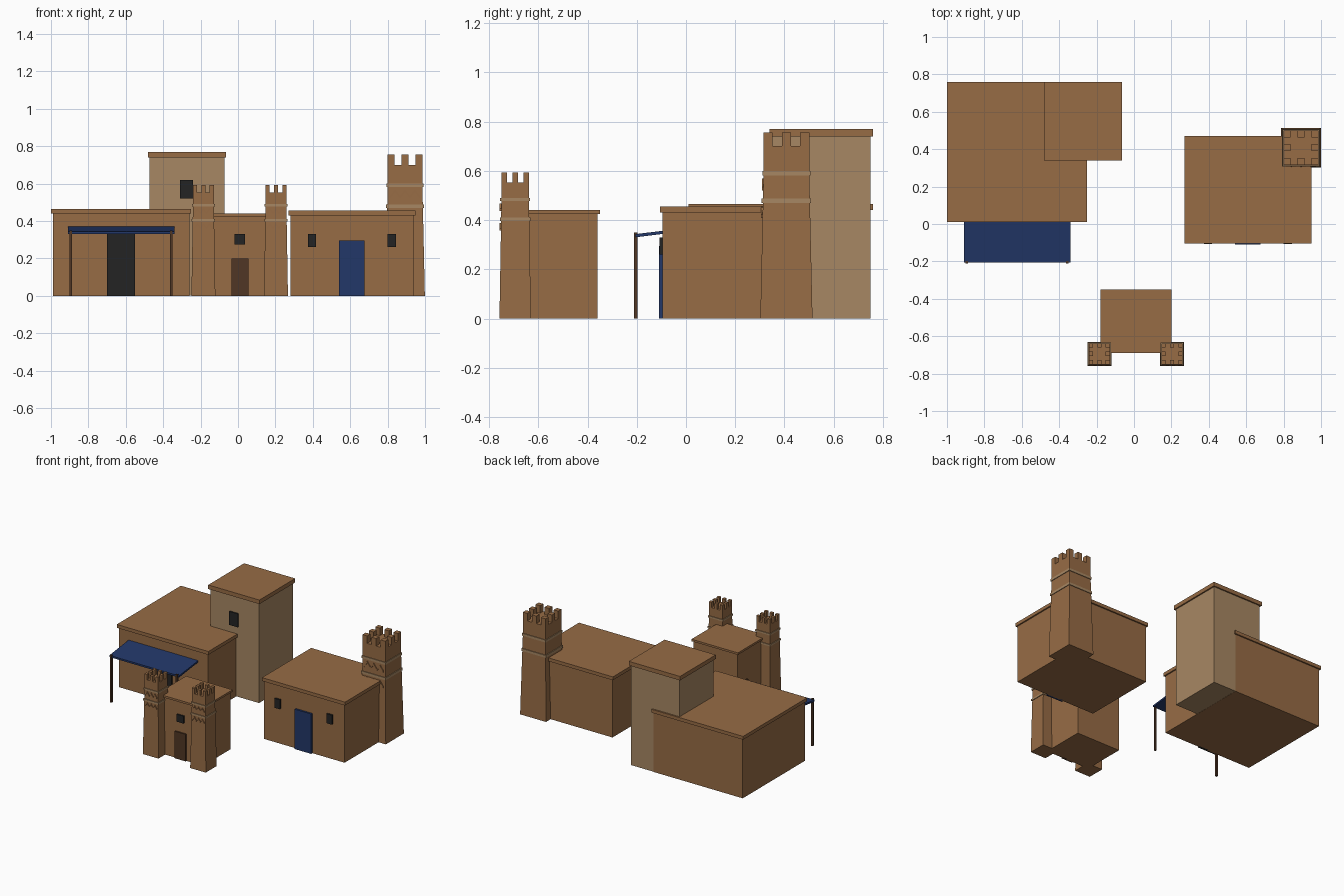
import bpy
from mathutils import Vector

cube = bpy.data.objects.get("Cube")
if cube:
    bpy.data.objects.remove(cube, do_unlink=True)


def material(name, r, g, b):
    m = bpy.data.materials.new(name)
    m.use_nodes = True
    m.diffuse_color = (r, g, b, 1)
    m.node_tree.nodes["Principled BSDF"].inputs["Base Color"].default_value = (r, g, b, 1)
    return m


BROWN = material("adobe brown", 0.31, 0.15, 0.06)
TAN = material("pale tan", 0.39, 0.245, 0.125)
BLUE = material("deep blue", 0.016, 0.038, 0.14)
BLACK = material("charcoal", 0.017, 0.017, 0.017)
WOOD = material("dark wood", 0.08, 0.037, 0.018)


def mesh_object(name, verts, faces, mat):
    me = bpy.data.meshes.new(name)
    me.from_pydata(verts, [], faces)
    me.materials.append(mat)
    ob = bpy.data.objects.new(name, me)
    bpy.context.collection.objects.link(ob)
    return ob


BOX_FACES = [(3, 2, 1, 0), (4, 5, 6, 7), (0, 1, 5, 4),
             (1, 2, 6, 5), (2, 3, 7, 6), (3, 0, 4, 7)]


def box(name, x, y, z, mat):
    """Box from (min, max) pairs on each axis."""
    verts = [(x[i], y[j], k) for k in z for i, j in ((0, 0), (1, 0), (1, 1), (0, 1))]
    return mesh_object(name, verts, BOX_FACES, mat)


def frustum(name, cx, cy, levels, mat):
    """Square shaft through (height, half width) levels."""
    verts, faces = [], []
    for z, h in levels:
        verts += [(cx + sx * h, cy + sy * h, z)
                  for sx, sy in ((-1, -1), (1, -1), (1, 1), (-1, 1))]
    for n in range(len(levels) - 1):
        for i in range(4):
            a, b = n * 4 + i, n * 4 + (i + 1) % 4
            faces.append((a, b, b + 4, a + 4))
    top = len(verts) - 4
    faces += [(3, 2, 1, 0), tuple(range(top, top + 4))]
    return mesh_object(name, verts, faces, mat)


def zigzag(name, cx, half, y, z, thick, mat, peaks=3):
    """Raised zigzag ribbon facing the front."""
    count = peaks * 2
    verts, faces = [], []
    for i in range(count + 1):
        x = cx - half + 2 * half * i / count
        low = z[1] - thick if i % 2 else z[0]
        verts += [(x, y[0], low), (x, y[1], low),
                  (x, y[1], low + thick), (x, y[0], low + thick)]
    for n in range(count):
        for i in range(4):
            a, b = n * 4 + i, n * 4 + (i + 1) % 4
            faces.append((a, a + 4, b + 4, b))
    end = len(verts) - 4
    faces += [(0, 1, 2, 3), (end + 3, end + 2, end + 1, end)]
    return mesh_object(name, verts, faces, mat)


def house(name, x, y, wall_top, roof_top, mat, lip=0.01, base=0.0):
    """Walls with a slightly overhanging flat roof."""
    box(name + "_walls", x, y, (base, wall_top), mat)
    box(name + "_roof", (x[0] - lip, x[1] + lip), (y[0] - lip, y[1] + lip),
        (wall_top, roof_top), BROWN)


def crenellated_tower(name, cx, cy, base, top, rings, ring_height, floor, peak):
    """Tapered tower with pale rings, zigzags and eight merlons."""
    frustum(name + "_shaft", cx, cy,
            [(0, base), (rings[-1], top), (floor, top)], BROWN)
    for n, z in enumerate(rings):
        t = base + (top - base) * z / rings[-1]
        h = t + 0.005
        box(f"{name}_ring_{n}", (cx - h, cx + h), (cy - h, cy + h),
            (z, z + ring_height), TAN)
        drop = ring_height * 0.7
        zigzag(f"{name}_zigzag_{n}", cx, top * 0.85, (cy - t - 0.007, cy - t + 0.006),
               (z - drop - 0.002 - base * 0.45, z - drop), base * 0.14, BROWN)
    cell = 2 * top / 5
    for i in range(3):
        for j in range(3):
            if (i, j) != (1, 1):
                x, y = cx - top + 2 * i * cell, cy - top + 2 * j * cell
                box(f"{name}_merlon_{i}{j}", (x, x + cell), (y, y + cell),
                    (floor, peak), BROWN)


# Large house with tall pale tower
house("large_house", (-0.99, -0.26), (0.02, 0.75), 0.44, 0.465, BROWN)
house("pale_tower", (-0.472, -0.073), (0.35, 0.749), 0.74, 0.77, TAN, base=0.001)
box("pale_tower_window", (-0.31, -0.24), (0.34, 0.36), (0.52, 0.62), BLACK)
box("large_house_door", (-0.70, -0.55), (0.01, 0.03), (0, 0.33), BLACK)

# Sloped awning on two posts
ends = [(x, y, z) for x in (-0.91, -0.34)
        for y, z in ((-0.205, 0.33), (0.02, 0.358), (0.02, 0.37), (-0.205, 0.343))]
mesh_object("awning", ends, BOX_FACES, BLUE)
for side, x in (("right", -0.894), ("left", -0.357)):
    box("awning_post_" + side, (x - 0.007, x + 0.007), (-0.211, -0.197), (0, 0.35), WOOD)

# Medium house with corner tower
house("medium_house", (0.28, 0.94), (-0.095, 0.46), 0.43, 0.455, BROWN)
box("medium_house_door", (0.54, 0.675), (-0.109, -0.085), (0, 0.295), BLUE)
for side, x in (("right", 0.395), ("left", 0.822)):
    box("medium_house_window_" + side, (x - 0.022, x + 0.022), (-0.107, -0.085),
        (0.26, 0.33), BLACK)
crenellated_tower("corner_tower", 0.893, 0.408, 0.106, 0.093,
                  (0.47, 0.582), 0.018, 0.70, 0.755)

# Small gatehouse with twin towers
house("gatehouse", (-0.17, 0.19), (-0.68, -0.36), 0.425, 0.44, BROWN)
box("gatehouse_door", (-0.035, 0.055), (-0.69, -0.67), (0, 0.2), WOOD)
box("gatehouse_window", (-0.02, 0.037), (-0.69, -0.67), (0.275, 0.33), BLACK)
for side, x in (("right", -0.185), ("left", 0.203)):
    crenellated_tower("gate_tower_" + side, x, -0.694, 0.064, 0.056,
                      (0.397, 0.477), 0.013, 0.553, 0.593)
